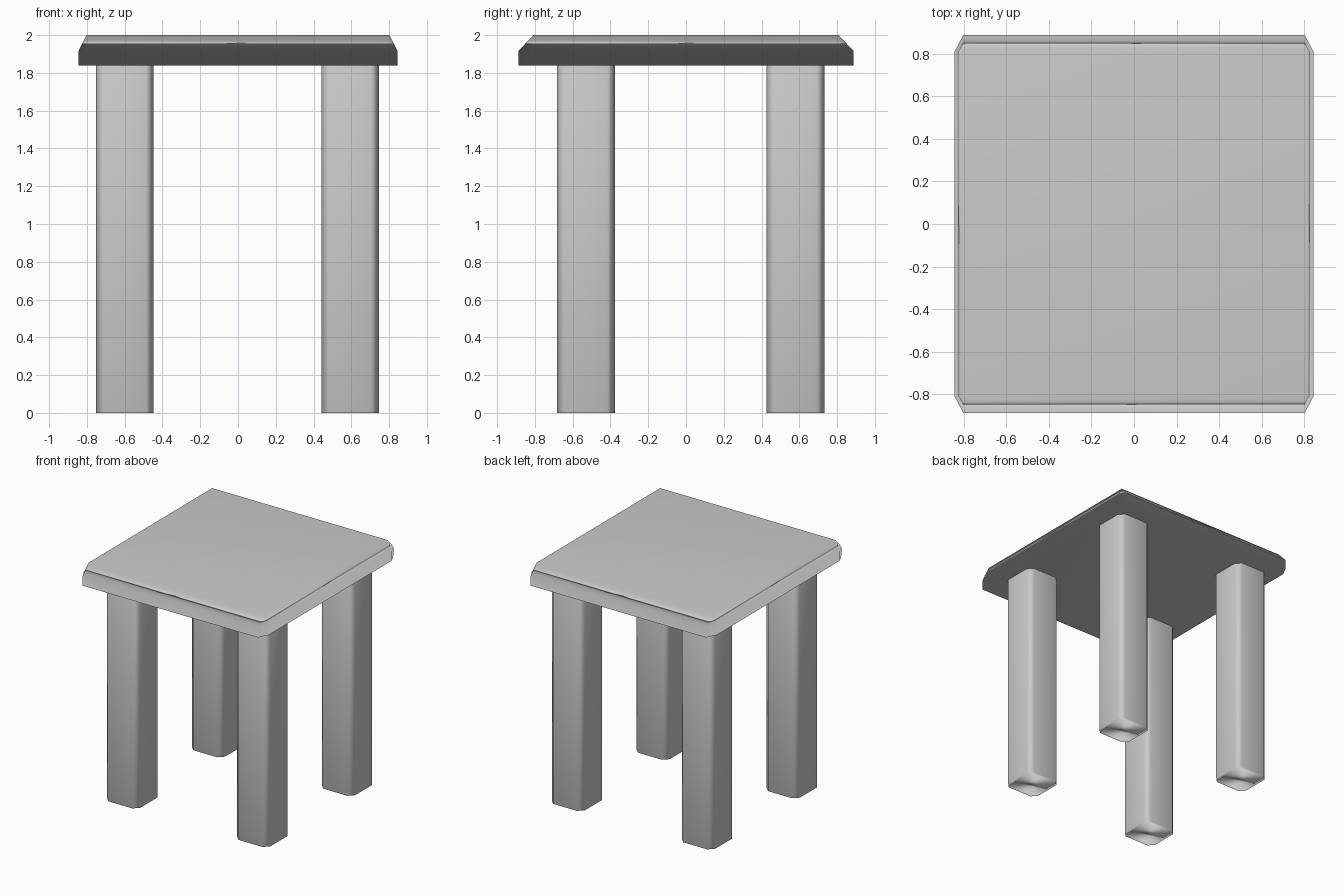
import bpy, bmesh
from mathutils import Vector

if "Cube" in bpy.data.objects:
    bpy.data.objects.remove(bpy.data.objects["Cube"])


def chamfered_outline(hx, hy, cx, cy):
    """Counter-clockwise rectangle outline with cut corners."""
    ax, ay = hx - cx, hy - cy
    return [(hx, -ay), (hx, ay), (ax, hy), (-ax, hy),
            (-hx, ay), (-hx, -ay), (-ax, -hy), (ax, -hy)]


def finish(name, bm, location=(0, 0, 0)):
    """Make a smooth object whose big faces dominate the shading."""
    bmesh.ops.recalc_face_normals(bm, faces=bm.faces)
    mesh = bpy.data.meshes.new(name)
    bm.to_mesh(mesh)
    bm.free()
    for p in mesh.polygons:
        p.use_smooth = True
    obj = bpy.data.objects.new(name, mesh)
    obj.location = location
    bpy.context.collection.objects.link(obj)
    mod = obj.modifiers.new("area_normals", 'WEIGHTED_NORMAL')
    mod.mode = 'FACE_AREA'
    return obj


def prism(outline, z0, z1):
    """Extrude an outline into a closed prism, returning it and its top face."""
    bm = bmesh.new()
    base = bm.faces.new([bm.verts.new((x, y, z0)) for x, y in outline])
    ext = bmesh.ops.extrude_face_region(bm, geom=[base], use_keep_orig=True)
    verts = [g for g in ext["geom"] if isinstance(g, bmesh.types.BMVert)]
    bmesh.ops.translate(bm, verts=verts, vec=Vector((0, 0, z1 - z0)))
    top = next(g for g in ext["geom"] if isinstance(g, bmesh.types.BMFace))
    return bm, top


# Seat: straight lower rim, then one chamfer up to the flat top
HX, HY, CX, CY = 0.845, 0.888, 0.042, 0.08
bm, top = prism(chamfered_outline(HX, HY, CX, CY), 1.84, 1.915)
ring = list(top.verts)
ext = bmesh.ops.extrude_face_region(bm, geom=[top])
for v in [g for g in ext["geom"] if isinstance(g, bmesh.types.BMVert)]:
    v.co = Vector(((HX - CX) * (1 if v.co.x > 0 else -1),
                   (HY - CY) * (1 if v.co.y > 0 else -1), 2.0))
bmesh.ops.remove_doubles(bm, verts=bm.verts, dist=0.0001)
finish("seat", bm)

# Legs: square posts with cut vertical corners
for depth, y in (("front", -0.53), ("back", 0.58)):
    for side, x in (("left", -0.599), ("right", 0.594)):
        bm, _ = prism(chamfered_outline(0.152, 0.154, 0.042, 0.042), 0, 1.84)
        finish(f"{depth}_{side}_leg", bm, (x, y, 0))
